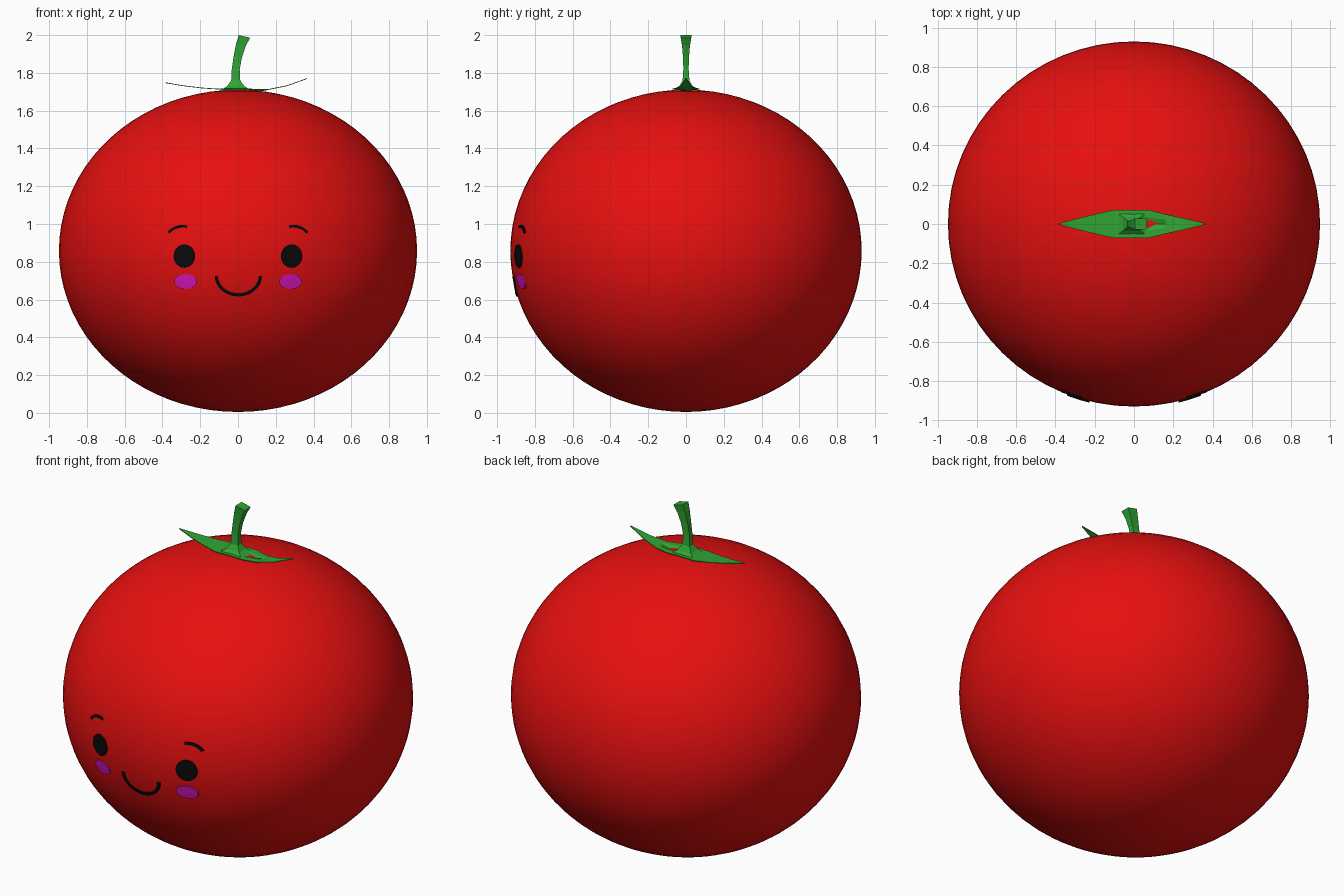
import bpy
import bmesh
from math import sin, cos, pi, sqrt, radians

if "Cube" in bpy.data.objects:
    bpy.data.objects.remove(bpy.data.objects["Cube"])

RX, RY, RZ = 0.948, 0.93, 0.853
CZ = RZ + 0.005


def material(name, r, g, b):
    m = bpy.data.materials.new(name)
    m.use_nodes = True
    m.diffuse_color = (r, g, b, 1)
    bsdf = m.node_tree.nodes["Principled BSDF"]
    bsdf.inputs["Base Color"].default_value = (r, g, b, 1)
    bsdf.inputs["Roughness"].default_value = 0.6
    return m


RED = material("tomato red", 0.8, 0.005, 0.005)
GREEN = material("leaf green", 0.03, 0.38, 0.035)
BLACK = material("face black", 0.003, 0.003, 0.003)
PINK = material("cheek magenta", 0.7, 0.008, 0.5)


def make(name, bm, mat, smooth=False):
    bmesh.ops.recalc_face_normals(bm, faces=bm.faces)
    mesh = bpy.data.meshes.new(name)
    bm.to_mesh(mesh)
    bm.free()
    mesh.materials.append(mat)
    ob = bpy.data.objects.new(name, mesh)
    bpy.context.collection.objects.link(ob)
    if smooth:
        bpy.ops.object.select_all(action="DESELECT")
        ob.select_set(True)
        bpy.context.view_layer.objects.active = ob
        bpy.ops.object.shade_smooth_by_angle(angle=radians(35))
    return ob


def on_skin(x, z, lift):
    """Point on the front of the fruit, lifted outward."""
    y = -RY * sqrt(1 - (x / RX) ** 2 - ((z - CZ) / RZ) ** 2)
    return (x, y - lift, z)


def plate(name, rows, mat, closed=False, lift=0.007):
    """Thin plate on the skin, spanned between rows of (x, z) points."""
    bm = bmesh.new()
    grids = []
    for h in (lift, -0.002):
        grids.append([[bm.verts.new(on_skin(x, z, h)) for x, z in r] for r in rows])
    n = len(rows[0])
    span = n if closed else n - 1
    top, low = grids
    for g in grids:
        for a, b in zip(g, g[1:]):
            for i in range(span):
                j = (i + 1) % n
                bm.faces.new((a[i], a[j], b[j], b[i]))
    if closed:
        bm.faces.new(top[-1])
        bm.faces.new(low[-1])
    for k in ((0,) if closed else (0, -1)):
        for i in range(span):
            j = (i + 1) % n
            bm.faces.new((top[k][i], top[k][j], low[k][j], low[k][i]))
    if not closed:
        for i in (0, -1):
            bm.faces.new((top[0][i], top[1][i], low[1][i], low[0][i]))
    return make(name, bm, mat, True)


def disc(name, cx, cz, rx, rz, mat):
    rows = [[(cx + rx * s * cos(2 * pi * i / 24), cz + rz * s * sin(2 * pi * i / 24))
             for i in range(24)] for s in (1, 0.6, 0.25)]
    plate(name, rows, mat, closed=True)


def arc(name, cx, cz, rx, rz, start, end, width, mat):
    angles = [radians(start + (end - start) * i / 20) for i in range(21)]
    rows = [[(cx + (rx + d) * cos(a), cz + (rz + d) * sin(a)) for a in angles]
            for d in (width / 2, -width / 2)]
    plate(name, rows, mat)


# Fruit body
bm = bmesh.new()
bmesh.ops.create_uvsphere(bm, u_segments=64, v_segments=40, radius=1)
for v in bm.verts:
    v.co = (v.co.x * RX, v.co.y * RY, v.co.z * RZ + CZ)
make("body", bm, RED, True)

# Face
for side, s in (("left", 1), ("right", -1)):
    disc(side + "_eye", s * 0.284, 0.83, 0.057, 0.062, BLACK)
    disc(side + "_cheek", s * 0.278, 0.695, 0.06, 0.04, PINK)
    start, end = (35, 105) if s > 0 else (145, 75)
    arc(side + "_eyebrow", s * 0.293, 0.908, 0.09, 0.08, start, end, 0.014, BLACK)
arc("mouth", 0.002, 0.725, 0.116, 0.1, 180, 360, 0.017, BLACK)

# Two pointed leaves in one curled strip: x, height, half width
LEAF = [(-0.385, 1.748, 0.002), (-0.29, 1.732, 0.028), (-0.19, 1.72, 0.052),
        (-0.1, 1.714, 0.072), (0.0, 1.716, 0.07), (0.075, 1.714, 0.072),
        (0.16, 1.712, 0.05), (0.26, 1.732, 0.028), (0.365, 1.77, 0.002)]
bm = bmesh.new()
rows = []
for k, (x, z, w) in enumerate(LEAF):
    row = [bm.verts.new((x, w * t, z)) for t in (-1, -0.45, 0, 0.45, 1)]
    if k == 5:
        row[2].co.z -= 0.02  # dip where the leaf meets the stem
    rows.append(row)
for a, b in zip(rows, rows[1:]):
    for i in range(4):
        bm.faces.new((a[i], a[i + 1], b[i + 1], b[i]))
leaf = make("leaves", bm, GREEN)
solid = leaf.modifiers.new("thickness", "SOLIDIFY")
solid.thickness = 0.004
solid.offset = 0

# Four-sided stem, flared at its foot: x, height, half x, half y, tilt
STEM = [(-0.012, 1.705, 0.085, 0.065, 0), (-0.012, 1.73, 0.045, 0.035, 0),
        (-0.012, 1.76, 0.024, 0.018, 0), (-0.012, 1.82, 0.021, 0.014, 0),
        (0.0, 1.89, 0.022, 0.016, 0.004), (0.016, 1.95, 0.026, 0.021, 0.006),
        (0.034, 1.993, 0.03, 0.028, 0.007)]
bm = bmesh.new()
rings = [[bm.verts.new((x + a * hx, b * hy, z - a * t))
          for a, b in ((-1, -1), (1, -1), (1, 1), (-1, 1))]
         for x, z, hx, hy, t in STEM]
for p, q in zip(rings, rings[1:]):
    for i in range(4):
        j = (i + 1) % 4
        bm.faces.new((p[i], p[j], q[j], q[i]))
bm.faces.new(rings[0])
bm.faces.new(rings[-1])
make("stem", bm, GREEN)
